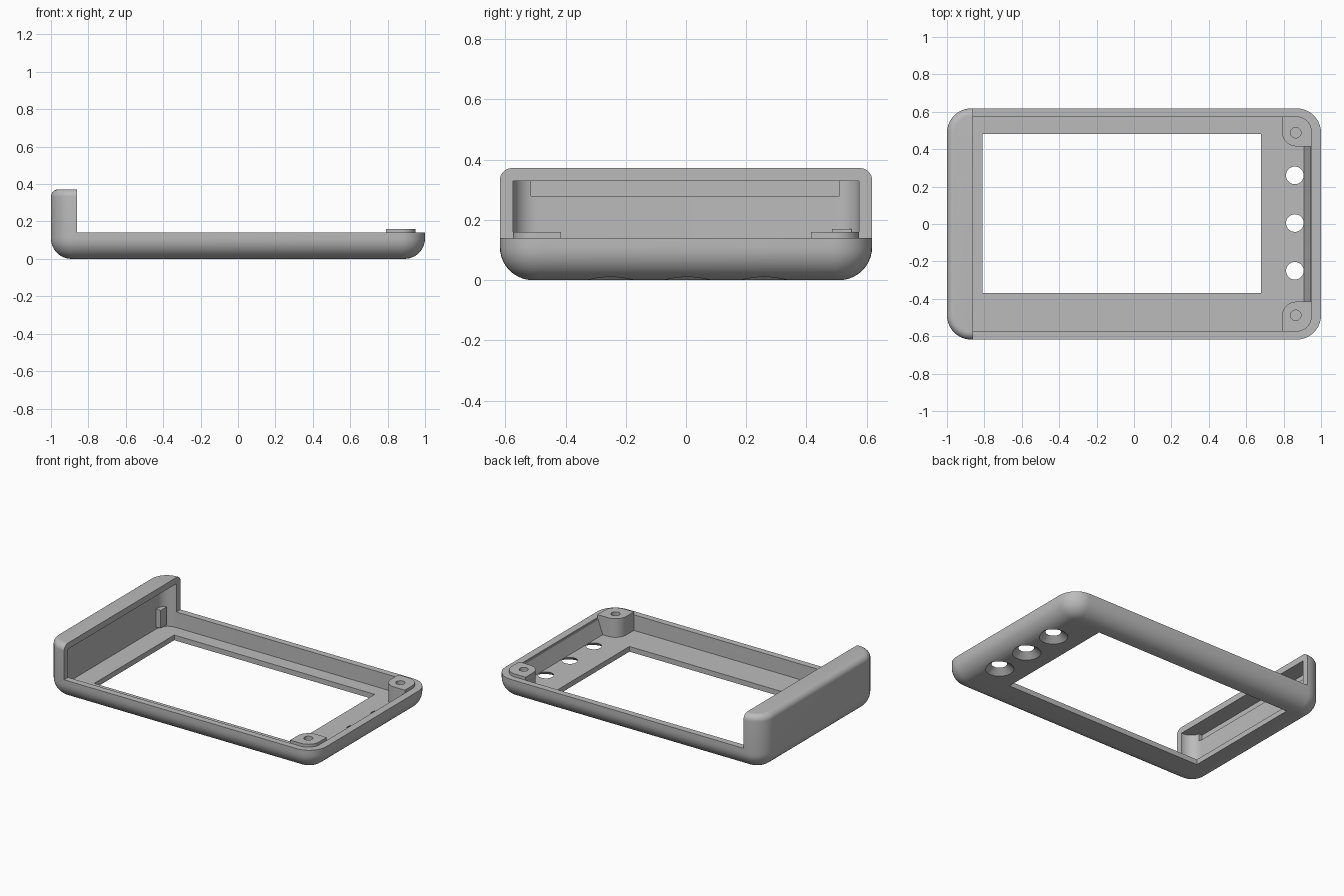
import bpy, bmesh
from math import sin, cos, pi, radians

cube = bpy.data.objects.get("Cube")
if cube:
    bpy.data.objects.remove(cube, do_unlink=True)

grey = bpy.data.materials.new("plain grey plastic")
grey.use_nodes = True
colour = (0.5, 0.5, 0.5, 1)
grey.diffuse_color = colour
grey.node_tree.nodes["Principled BSDF"].inputs["Base Color"].default_value = colour

HX, HY = 1.0, 0.618          # outer half sizes
IX, IY = 0.95, 0.575         # cavity half sizes
RIM, TOP, FLOOR = 0.14, 0.372, 0.035
CAP = -0.86                  # inner face of the raised end


def rounded(x0, x1, y0, y1, radii, steps=10):
    """Counter-clockwise rectangle; radii start at +x+y."""
    pts = []
    corners = [(x1, y1, -1, -1), (x0, y1, 1, -1), (x0, y0, 1, 1), (x1, y0, -1, 1)]
    for i, ((cx, cy, sx, sy), r) in enumerate(zip(corners, radii)):
        for k in range(steps + 1 if r else 1):
            a = (i + k / steps) * pi / 2
            ox, oy = (r * cos(a), r * sin(a)) if r else (0, 0)
            pts.append((cx + sx * r + ox, cy + sy * r + oy))
    return pts


def loft(name, rings):
    """Closed solid through rings of (points, height)."""
    bm = bmesh.new()
    loops = [[bm.verts.new((x, y, z)) for x, y in pts] for pts, z in rings]
    bm.faces.new(loops[0][::-1])
    bm.faces.new(loops[-1])
    n = len(loops[0])
    for a, b in zip(loops, loops[1:]):
        for i in range(n):
            j = (i + 1) % n
            bm.faces.new((a[i], a[j], b[j], b[i]))
    bmesh.ops.recalc_face_normals(bm, faces=bm.faces)
    mesh = bpy.data.meshes.new(name)
    bm.to_mesh(mesh)
    bm.free()
    mesh.materials.append(grey)
    ob = bpy.data.objects.new(name, mesh)
    bpy.context.collection.objects.link(ob)
    return ob


def prism(name, pts, z0, z1):
    return loft(name, [(pts, z0), (pts, z1)])


def box(name, x0, x1, y0, y1, z0, z1):
    return prism(name, rounded(x0, x1, y0, y1, (0, 0, 0, 0)), z0, z1)


def cone(name, x, y, z0, z1, r0, r1):
    circle = lambda r: rounded(x - r, x + r, y - r, y + r, (r * 0.999,) * 4, 8)
    return loft(name, [(circle(r0), z0), (circle(r1), z1)])


def activate(ob):
    bpy.ops.object.select_all(action="DESELECT")
    ob.select_set(True)
    bpy.context.view_layer.objects.active = ob


def cut(ob, *cutters):
    activate(ob)
    for c in cutters:
        c.hide_render = True
        m = ob.modifiers.new("cut", "BOOLEAN")
        m.operation, m.solver, m.object = "DIFFERENCE", "EXACT", c
        bpy.ops.object.modifier_apply(modifier=m.name)
        bpy.data.objects.remove(c, do_unlink=True)


def smooth(ob):
    activate(ob)
    bpy.ops.object.shade_smooth_by_angle(angle=radians(30))


# Outer shell with rounded base, rounded corners and soft top edge
def shell_ring(inset, z):
    r = 0.13 - inset
    return rounded(-HX + inset, HX - inset, -HY + inset, HY - inset, (r,) * 4), z


base_r, top_r, steps = 0.11, 0.04, 10
arc = [k / steps * pi / 2 for k in range(steps + 1)]
rings = [shell_ring(base_r * (1 - sin(a)), base_r * (1 - cos(a))) for a in arc]
rings += [shell_ring(top_r * (1 - cos(a)), TOP - top_r + top_r * sin(a)) for a in arc]
shell = loft("case_shell", rings)

# Cavity whose +x wall leans outwards
cavity = prism("cavity_cutter", rounded(-IX, IX, -IY, IY, (0.08,) * 4), FLOOR, 0.33)
for v in cavity.data.vertices:
    if v.co.z < 0.1 and v.co.x > 0.85:
        v.co.x -= 0.04 * (v.co.x - 0.85) / 0.1
    elif v.co.z > 0.1:
        v.co.z = RIM if v.co.x > 0 else v.co.z
# Straight upper part keeps the cavity walls planar
for v in cavity.data.vertices:
    if v.co.z > 0.1:
        v.co.z = RIM + 0.01
upper = prism("upper_cavity_cutter", rounded(-IX, IX, -IY, IY, (0.08,) * 4), RIM - 0.01, 0.33)

cut(shell,
    box("low_side_cutter", CAP, 1.2, -1, 1, RIM, 0.6),
    cavity, upper,
    box("cap_groove_cutter", -0.972, -0.9, -0.515, 0.51, 0.28, 0.33),
    box("window_cutter", -0.81, 0.68, -0.37, 0.48, -0.1, 0.1))

# Button holes, flared underneath
for y in (0.26, 0.005, -0.25):
    cut(shell,
        cone("button_hole_cutter", 0.86, y, -0.1, 0.1, 0.046, 0.046),
        cone("button_flare_cutter", 0.86, y, -0.03, 0.036, 0.125, 0.046))
smooth(shell)

# Screw posts in the two +x corners
for side, name in ((1, "back_screw_post"), (-1, "front_screw_post")):
    y0, y1 = sorted((side * 0.415, side * IY))
    radii = (0.08, 0, 0.08, 0) if side > 0 else (0, 0.08, 0, 0.08)
    post = prism(name, rounded(0.79, IX, y0, y1, radii), FLOOR - 0.005, 0.16)
    cut(post, cone("screw_hole_cutter", 0.865, side * 0.488, 0.06, 0.3, 0.028, 0.028))
    smooth(post)

# Stepped rail inside the raised end, curved into the front wall
curve = [(-0.855 - 0.06 * sin(a), -0.515 - 0.06 * cos(a)) for a in arc]
outline = curve + [(-0.915, 0.49), (-0.955, 0.49), (-0.955, -0.49), (-0.87, -0.58)]
rail = prism("cap_rail", outline, FLOOR - 0.005, 0.235)
cut(rail, box("rail_slot_cutter", -0.945, -0.7, -0.7, -0.2, 0.16, 0.2))
smooth(rail)
box("cap_rail_step", -0.955, -0.915, 0.485, 0.55, 0.05, 0.17)
